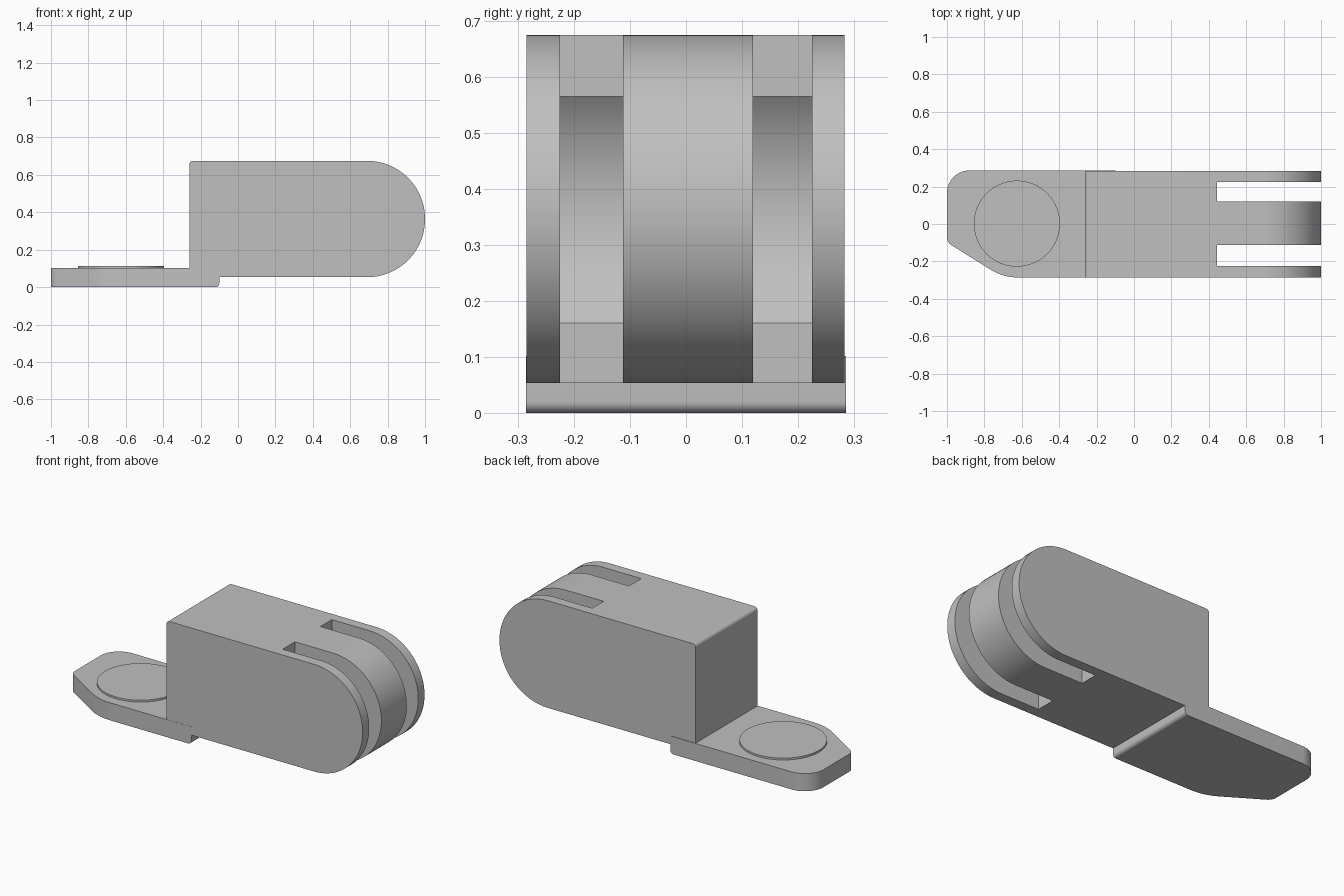
import bpy, bmesh, math
from mathutils import Vector

cube = bpy.data.objects.get("Cube")
if cube:
    bpy.data.objects.remove(cube, do_unlink=True)

GREY = (0.53, 0.53, 0.53, 1)
grey = bpy.data.materials.new("plain grey")
grey.use_nodes = True
grey.diffuse_color = GREY
grey.node_tree.nodes["Principled BSDF"].inputs["Base Color"].default_value = GREY


def fillet(corners):
    """Closed 2D outline from (x, y, radius) corners."""
    out = []
    for i, (x, y, r) in enumerate(corners):
        p = Vector((x, y))
        if r == 0:
            out.append(p)
            continue
        a = (Vector(corners[i - 1][:2]) - p).normalized()
        b = (Vector(corners[(i + 1) % len(corners)][:2]) - p).normalized()
        half = a.angle(b) / 2
        centre = p + (a + b).normalized() * r / math.sin(half)
        start = p + a * r / math.tan(half) - centre
        end = p + b * r / math.tan(half) - centre
        turn = math.atan2(start.x * end.y - start.y * end.x, start.dot(end))
        n = max(4, round(abs(turn) / math.radians(4)))
        for k in range(n + 1):
            t = turn * k / n
            out.append(centre + Vector((
                start.x * math.cos(t) - start.y * math.sin(t),
                start.x * math.sin(t) + start.y * math.cos(t))))
    return out


def prism(name, outline, low, high, axis):
    """Extrude an outline along z (plan) or y (side profile)."""
    bm = bmesh.new()
    place = (lambda p: (p.x, p.y, low)) if axis == "z" else (lambda p: (p.x, low, p.y))
    face = bm.faces.new([bm.verts.new(place(p)) for p in outline])
    moved = bmesh.ops.extrude_face_region(bm, geom=[face])["geom"]
    shift = (0, 0, high - low) if axis == "z" else (0, high - low, 0)
    bmesh.ops.translate(bm, vec=shift,
                        verts=[v for v in moved if isinstance(v, bmesh.types.BMVert)])
    bmesh.ops.recalc_face_normals(bm, faces=bm.faces)
    mesh = bpy.data.meshes.new(name)
    bm.to_mesh(mesh)
    bm.free()
    mesh.materials.append(grey)
    obj = bpy.data.objects.new(name, mesh)
    bpy.context.collection.objects.link(obj)
    return obj


# Shared hinge axis of the rounded end
HX, HZ, R = 0.69, 0.363, 0.31
LOW, HIGH = HZ - R, HZ + R + 0.002

# Mounting plate with one round and one clipped corner
plate = prism("mounting_plate", fillet([
    (-0.1, -0.286, 0), (-0.1, 0.286, 0), (-1, 0.286, 0.12),
    (-1, -0.098, 0.05), (-0.70, -0.286, 0.28)]), 0, 0.102, "z")

# Rounded lower edge under the body
bm = bmesh.new()
bm.from_mesh(plate.data)
edge = [e for e in bm.edges
        if all(v.co.x > -0.11 and v.co.z < 0.01 for v in e.verts)]
bmesh.ops.bevel(bm, geom=edge, offset=0.02, segments=6, profile=0.5, affect="EDGES")
bm.to_mesh(plate.data)
bm.free()

# Raised round pad
pad_outline = [Vector((-0.626 + 0.23 * math.cos(a), 0.002 + 0.23 * math.sin(a)))
               for a in (math.tau * k / 96 for k in range(96))]
pad = prism("round_pad", pad_outline, 0.09, 0.113, "z")

# Hinge body with a half-round end
body = prism("hinge_body", fillet([
    (-0.26, LOW, 0), (1, LOW, R), (1, HIGH, R), (-0.26, HIGH, 0.02)]),
    -0.285, 0.283, "y")

# Two slots whose back wall is hollowed around the hinge axis
WALL, HOLLOW = 0.445, 0.318
span = math.acos((HX - WALL) / HOLLOW)
hollow = [Vector((HX + HOLLOW * math.cos(a), HZ + HOLLOW * math.sin(a)))
          for a in (math.pi - span + 2 * span * k / 28 for k in range(29))]
slot = ([Vector((WALL, -0.1)), Vector((1.1, -0.1)), Vector((1.1, 0.8)),
         Vector((WALL, 0.8))] + hollow)
for front, back in ((-0.225, -0.113), (0.12, 0.225)):
    cutter = prism("slot_cutter", slot, front, back, "y")
    cutter.hide_render = True
    mod = body.modifiers.new("slot", "BOOLEAN")
    mod.operation = "DIFFERENCE"
    mod.solver = "EXACT"
    mod.object = cutter
    bpy.context.view_layer.objects.active = body
    bpy.ops.object.modifier_apply(modifier=mod.name)
    bpy.data.objects.remove(cutter, do_unlink=True)

# Smooth the rounded surfaces, keep the corners crisp
bpy.ops.object.select_all(action="DESELECT")
for obj in (plate, pad, body):
    obj.select_set(True)
bpy.context.view_layer.objects.active = body
bpy.ops.object.shade_smooth_by_angle(angle=math.radians(25))
